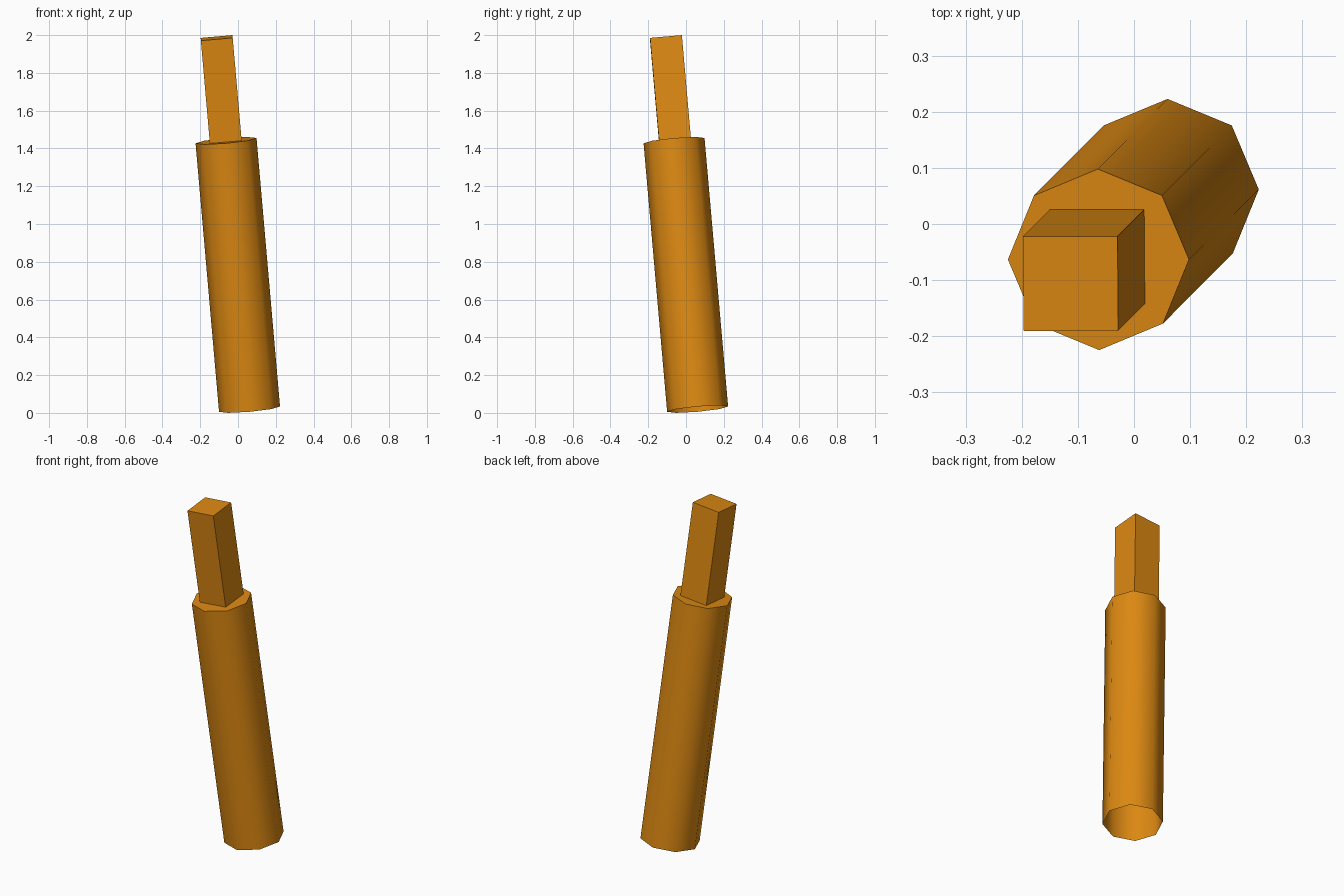
import bpy, bmesh
from math import radians
from mathutils import Matrix, Vector, Euler

if "Cube" in bpy.data.objects:
    bpy.data.objects.remove(bpy.data.objects["Cube"])

# Shared lean: 5 degrees about x and y
LEAN = Euler((radians(5), radians(-5), 0))
BASE = Vector((0.061, 0.0615, 0.02))
SLEEVE_LEN, TOTAL_LEN = 1.432, 1.98

mat = bpy.data.materials.new("amber")
mat.diffuse_color = (0.72, 0.25, 0.006, 1)
mat.use_nodes = True
mat.node_tree.nodes["Principled BSDF"].inputs["Base Color"].default_value = mat.diffuse_color


def finish(name, bm):
    mesh = bpy.data.meshes.new(name)
    bm.to_mesh(mesh)
    bm.free()
    mesh.materials.append(mat)
    obj = bpy.data.objects.new(name, mesh)
    bpy.context.collection.objects.link(obj)
    obj.location = BASE
    obj.rotation_euler = LEAN
    return obj


# Eight-sided handle, open at the bottom
bm = bmesh.new()
bmesh.ops.create_cone(bm, cap_ends=True, segments=8, radius1=0.162, radius2=0.162,
                      depth=SLEEVE_LEN,
                      matrix=Matrix.Translation((0, 0, SLEEVE_LEN / 2)))
bottom = [f for f in bm.faces if f.calc_center_median().z < 0.01]
bmesh.ops.delete(bm, geom=bottom, context='FACES')
handle = finish("handle", bm)
bpy.context.view_layer.objects.active = handle
handle.select_set(True)
bpy.ops.object.shade_smooth_by_angle(angle=radians(50))

# Square shank standing on the handle's top
bm = bmesh.new()
length = TOTAL_LEN - SLEEVE_LEN
bmesh.ops.create_cube(bm, size=1, matrix=Matrix.Translation((-0.002, 0.005, SLEEVE_LEN + length / 2))
                      @ Matrix.Diagonal((0.169, 0.169, length, 1)))
finish("square_shank", bm)
